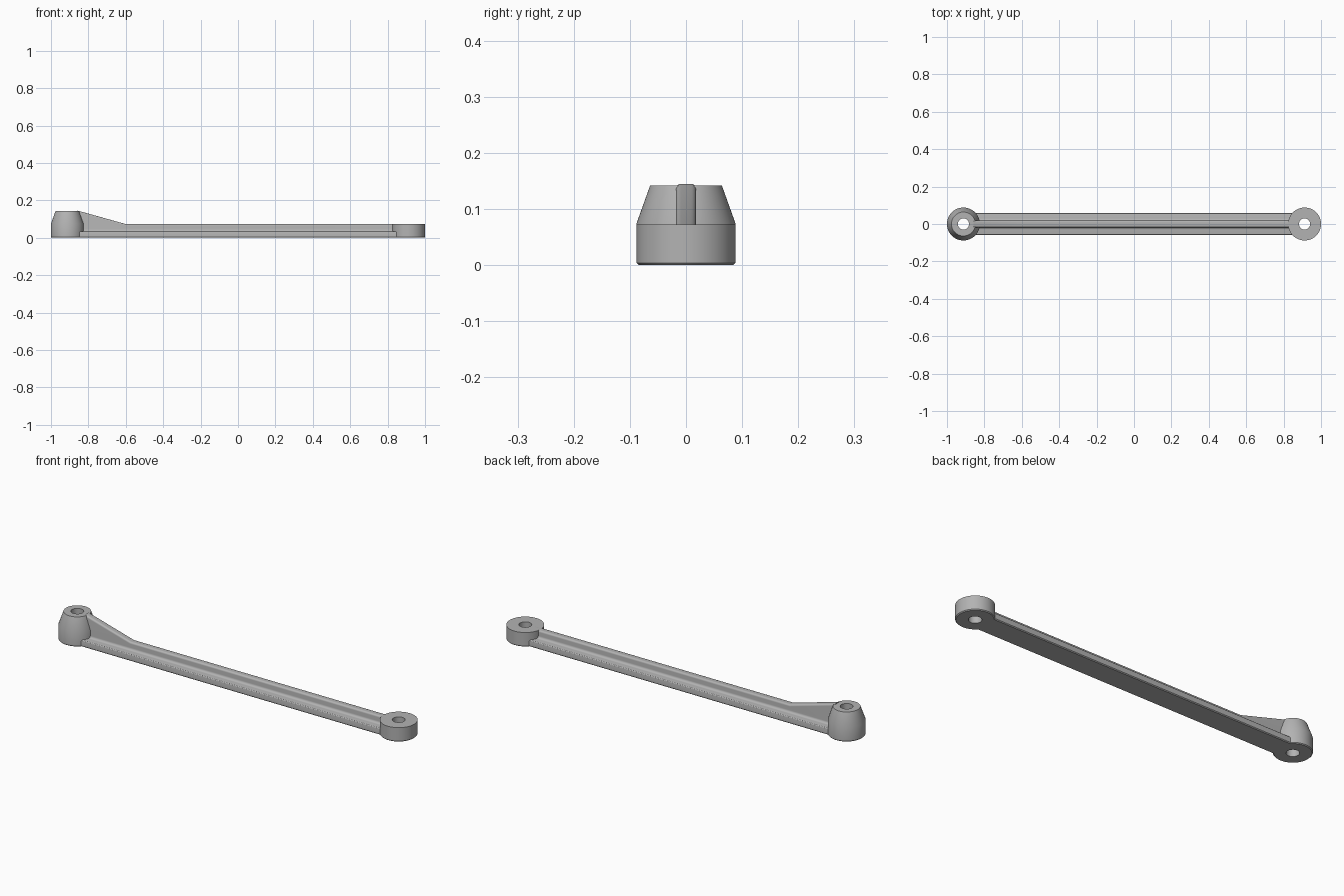
import bpy
import bmesh
import math

cube = bpy.data.objects.get("Cube")
if cube:
    bpy.data.objects.remove(cube)

grey = bpy.data.materials.new("plain grey")
grey.use_nodes = True
COLOUR = (0.45, 0.45, 0.45, 1)
grey.diffuse_color = COLOUR
grey.node_tree.nodes["Principled BSDF"].inputs["Base Color"].default_value = COLOUR

EYE_X = 0.912      # distance of each eye from the middle
EYE_R = 0.088
HOLE_R = 0.03
BAR_TOP = 0.073
EDGE = 0.004       # small bottom chamfer


def loft(name, rings, closed):
    """Skin a list of equal-length rings; closed joins last to first, else caps the ends."""
    bm = bmesh.new()
    loops = [[bm.verts.new(p) for p in ring] for ring in rings]
    n = len(loops[0])
    pairs = list(zip(loops, loops[1:]))
    if closed:
        pairs.append((loops[-1], loops[0]))
    else:
        bm.faces.new(loops[0])
        bm.faces.new(loops[-1])
    for a, b in pairs:
        for i in range(n):
            j = (i + 1) % n
            bm.faces.new((a[i], a[j], b[j], b[i]))
    bmesh.ops.recalc_face_normals(bm, faces=bm.faces)
    mesh = bpy.data.meshes.new(name)
    bm.to_mesh(mesh)
    bm.free()
    mesh.materials.append(grey)
    obj = bpy.data.objects.new(name, mesh)
    bpy.context.collection.objects.link(obj)
    bpy.ops.object.select_all(action='DESELECT')
    obj.select_set(True)
    bpy.context.view_layer.objects.active = obj
    bpy.ops.object.shade_smooth_by_angle(angle=math.radians(25))
    return obj


def eye(name, x, wall):
    """Turned ring with a through hole; wall lists the outer (radius, height) points."""
    profile = [(HOLE_R, 0), (EYE_R - EDGE, 0), (EYE_R, EDGE)] + wall
    profile.append((HOLE_R, wall[-1][1]))
    rings = []
    for k in range(64):
        a = math.tau * k / 64
        rings.append([(x + r * math.cos(a), r * math.sin(a), z) for r, z in profile])
    return loft(name, rings, True)


def arc(cy, cz, r, start, end, steps=5):
    angles = [math.radians(start + (end - start) * i / steps) for i in range(steps + 1)]
    return [(cy + r * math.cos(a), cz + r * math.sin(a)) for a in angles]


def bar_section(x, top):
    """Flat base with a filleted, round-topped central rib."""
    half, flange, rib, fillet, crown = 0.06, 0.034, 0.018, 0.012, 0.009
    side = [(half - EDGE, 0), (half, EDGE)]
    side += arc(half - 0.006, flange - 0.006, 0.006, 0, 90, 3)
    side += arc(rib + fillet, flange + fillet, fillet, 270, 180)
    side += arc(rib - crown, top - crown, crown, 0, 90)
    outline = side + [(-y, z) for y, z in reversed(side)]
    return [(x, y, z) for y, z in outline]


# Eyes: tall tapered one at the right end, low one at the left end
eye("tall_tapered_eye", -EYE_X, [(EYE_R, 0.075), (0.064, 0.142)])
eye("low_eye", EYE_X, [(EYE_R, BAR_TOP)])

# Bar whose rib rises into a gusset at the tall eye
stations = [(-0.857, 0.145), (-0.6, BAR_TOP), (EYE_X - 0.05, BAR_TOP)]
loft("ribbed_bar", [bar_section(x, top) for x, top in stations], False)
